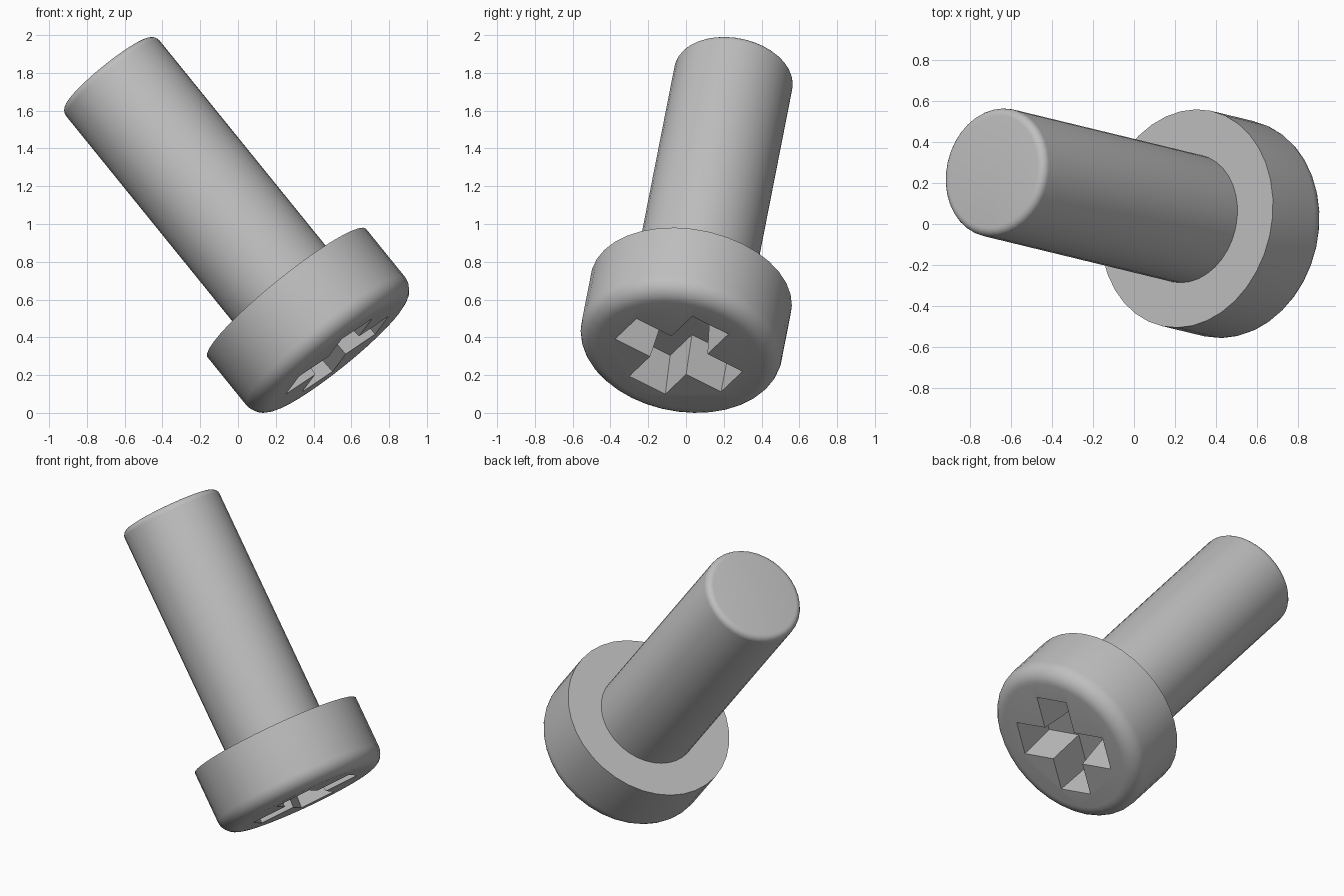
import bpy, bmesh
from math import sin, cos, pi
from mathutils import Matrix, Vector

old = bpy.data.objects.get("Cube")
if old:
    bpy.data.objects.remove(old, do_unlink=True)

SEGMENTS = 36
HEAD_R, HEAD_H, HEAD_ROUND = 0.54, 0.43, 0.10
SHAFT_R, SHAFT_L, TIP_ROUND = 0.318, 1.52, 0.04
ARM_LENGTH, ARM_HALF, RECESS_DEPTH = 0.33, 0.112, 0.25

# Tilted frame: local z runs from the drive face to the shaft tip
axis = Vector((-0.622, 0.151, 0.768)).normalized()
arm = Vector((-0.106, 0.285, -0.142))
arm = (arm - axis * arm.dot(axis)).normalized()
side = axis.cross(arm)
frame = Matrix((arm, side, axis)).transposed().to_4x4()
frame.translation = (0.525, -0.038, 0.305)

steel = bpy.data.materials.new("steel grey")
steel.use_nodes = True
colour = (0.52, 0.52, 0.52, 1)
steel.diffuse_color = colour
steel.node_tree.nodes["Principled BSDF"].inputs["Base Color"].default_value = colour


def loft(name, rings):
    """Join equal rings of points with quads and cap both ends."""
    bm = bmesh.new()
    loops = [[bm.verts.new(p) for p in ring] for ring in rings]
    count = len(loops[0])
    for a, b in zip(loops, loops[1:]):
        for i in range(count):
            j = (i + 1) % count
            bm.faces.new((a[i], a[j], b[j], b[i]))
    bm.faces.new(loops[0])
    bm.faces.new(loops[-1])
    bmesh.ops.recalc_face_normals(bm, faces=bm.faces)
    mesh = bpy.data.meshes.new(name)
    bm.to_mesh(mesh)
    bm.free()
    mesh.materials.append(steel)
    obj = bpy.data.objects.new(name, mesh)
    bpy.context.collection.objects.link(obj)
    obj.matrix_world = frame
    return obj


def circle(r, z):
    return [(r * cos(2 * pi * i / SEGMENTS), r * sin(2 * pi * i / SEGMENTS), z)
            for i in range(SEGMENTS)]


def rounded(radius, bevel, z, start, end, steps):
    """Quarter-round profile points (radius, height) about a bevel centre."""
    angles = [start + (end - start) * i / steps for i in range(steps + 1)]
    return [(radius - bevel + bevel * cos(t), z + bevel * sin(t)) for t in angles]


def cross(z):
    """Cross outline that narrows with depth."""
    depth = max(z, -RECESS_DEPTH) / RECESS_DEPTH
    w, l = ARM_HALF - 0.02 * depth, ARM_LENGTH - 0.01 * depth
    points = []
    for k in range(4):
        turn = Matrix.Rotation(k * pi / 2, 3, 'Z')
        points += [turn @ Vector(p) for p in ((l, -w, z), (l, w, z), (w, w, z))]
    return points


# Head and shaft, turned as one body
profile = rounded(HEAD_R, HEAD_ROUND, HEAD_ROUND, -pi / 2, 0, 7)
profile += [(HEAD_R, HEAD_H), (SHAFT_R, HEAD_H)]
profile += rounded(SHAFT_R, TIP_ROUND, HEAD_H + SHAFT_L - TIP_ROUND, 0, pi / 2, 5)
screw = loft("screw_body", [circle(r, z) for r, z in profile])

# Cross-shaped drive recess
cutter = loft("recess_cutter", [cross(-0.05), cross(RECESS_DEPTH)])
cutter.hide_render = True
cut = screw.modifiers.new("drive_recess", 'BOOLEAN')
cut.operation = 'DIFFERENCE'
cut.solver = 'EXACT'
cut.object = cutter

bpy.ops.object.select_all(action='DESELECT')
screw.select_set(True)
bpy.context.view_layer.objects.active = screw
bpy.ops.object.modifier_apply(modifier=cut.name)
bpy.data.objects.remove(cutter, do_unlink=True)
bpy.ops.object.shade_smooth_by_angle(angle=pi / 6)
